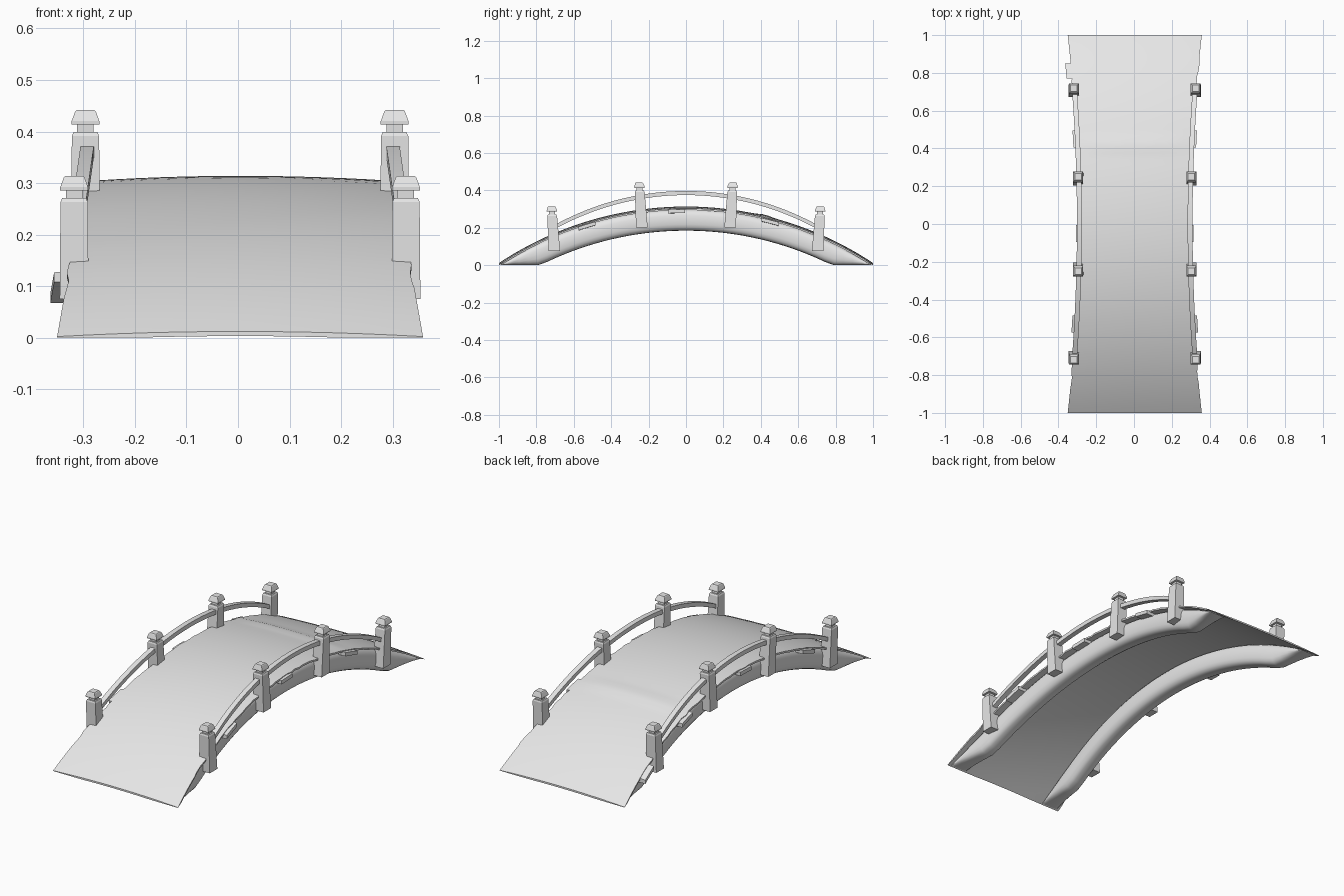
import bpy, bmesh, math, random

random.seed(4)
cube = bpy.data.objects.get("Cube")
if cube:
    bpy.data.objects.remove(cube, do_unlink=True)

stone = bpy.data.materials.new("pale_grey")
stone.use_nodes = True
GREY = (0.8, 0.8, 0.8, 1)
stone.diffuse_color = GREY
stone.node_tree.nodes["Principled BSDF"].inputs["Base Color"].default_value = GREY

SHIFT = 0.004  # the walkway sits slightly off centre


def arc(y, rise, half):
    """Height of a circular arch with the given rise and half span."""
    r = (half * half + rise * rise) / (2 * rise)
    return rise - r + math.sqrt(r * r - y * y)


def deck_z(y):
    return arc(y, 0.302, 1.0)


def half_width(y):
    return 0.298 + 0.057 * y * y


def loft(name, rings, smooth=True):
    """Skin a list of closed rings and cap both ends."""
    bm = bmesh.new()
    loops = [[bm.verts.new((x + SHIFT, y, z)) for x, y, z in ring] for ring in rings]
    n = len(loops[0])
    for a, b in zip(loops, loops[1:]):
        for i in range(n):
            j = (i + 1) % n
            bm.faces.new((a[i], a[j], b[j], b[i]))
    bm.faces.new(loops[0])
    bm.faces.new(loops[-1])
    bmesh.ops.recalc_face_normals(bm, faces=bm.faces)
    mesh = bpy.data.meshes.new(name)
    bm.to_mesh(mesh)
    bm.free()
    mesh.materials.append(stone)
    obj = bpy.data.objects.new(name, mesh)
    bpy.context.collection.objects.link(obj)
    if smooth:
        bpy.ops.object.select_all(action='DESELECT')
        obj.select_set(True)
        bpy.context.view_layer.objects.active = obj
        bpy.ops.object.shade_smooth_by_angle(angle=math.radians(35))
    return obj


def span(a, b, n):
    return [a + (b - a) * i / n for i in range(n + 1)]


# Thin crowned walkway with a soft ridge and slightly uneven edges
rings = []
for y in span(-1, 1, 64):
    worn = 0.004 if abs(y) < 0.85 else 0
    ridge = 0.007 * math.exp(-((y - 0.42) / 0.035) ** 2)
    left = half_width(y) + random.uniform(-worn, worn)
    right = half_width(y) + random.uniform(-worn, worn)
    top, under = [], []
    for t in span(-1, 1, 12):
        x = t * (left if t > 0 else right)
        z = deck_z(y) + 0.010 * (1 - t * t)
        top.append((x, y, z + 0.002 + ridge * (1 - t ** 4)))
        under.append((x, y, max(0, z - 0.007)))
    rings.append(top + under[::-1])
loft("walkway", rings)


# Rounded arched beams under both edges, cut flat at the ground
def beam(name, side):
    rings = []
    for y in span(-0.99, 0.99, 40):
        top = deck_z(y) - 0.003
        low = arc(y, 0.185, 0.78) if abs(y) < 0.78 else 0
        low = min(low, top - 0.002)
        cx, cz, hz = half_width(y) - 0.062, (top + low) / 2, (top - low) / 2
        ring = []
        for k in range(20):
            a = math.tau * k / 20
            c, s = math.cos(a), math.sin(a)
            ring.append((side * (cx + 0.046 * math.copysign(abs(c) ** 0.65, c)), y,
                         max(0, cz + hz * math.copysign(abs(s) ** 0.75, s))))
        rings.append(ring)
    loft(name, rings)


# Tapered square post with a narrow neck and a chamfered cap
POST = [(0, 0.028, 0.031), (0.188, 0.0265, 0.026), (0.196, 0.023, 0.023),
        (0.196, 0.016, 0.016), (0.211, 0.016, 0.016), (0.211, 0.027, 0.028),
        (0.217, 0.027, 0.028), (0.236, 0.020, 0.021), (0.239, 0.017, 0.018)]


def post(name, x, y, base):
    lean = math.copysign(0.012, y)
    rings = []
    for h, hx, hy in POST:
        cy = y + lean * (h / 0.2 - 0.5)
        rings.append([(x + sx * hx, cy + sy * hy, base + h)
                      for sx, sy in ((-1, -1), (1, -1), (1, 1), (-1, 1))])
    loft(name, rings, smooth=False)


# Curved square handrail
def rail(name, side, y0, y1):
    rings = []
    for y in span(y0, y1, 10):
        x = side * (0.293 + 0.052 * y * y)
        z = arc(y, 0.386, 1.02)
        z -= 0.012 * (y / 0.7) ** 2
        rings.append([(x + sx * 0.013, y, z + sz * 0.011)
                      for sx, sz in ((-1, -1), (1, -1), (1, 1), (-1, 1))])
    loft(name, rings)


# Short plank end poking out below the walkway edge
def plank_end(name, side, y, reach, length):
    rings = []
    for yy in span(y - length / 2, y + length / 2, 3):
        w, z = half_width(yy), deck_z(yy)
        rings.append([(side * (w - 0.06), yy, z - 0.024), (side * (w + reach), yy, z - 0.022),
                      (side * (w + reach), yy, z - 0.003), (side * (w - 0.06), yy, z + 0.003)])
    loft(name, rings)


for label, side in (("left", 1), ("right", -1)):
    beam(label + "_beam", side)
    for where, y, x, base in (("front_outer", -0.71, 0.322, 0.075), ("front_inner", -0.242, 0.300, 0.203),
                              ("back_inner", 0.242, 0.300, 0.203), ("back_outer", 0.71, 0.322, 0.075)):
        post(label + "_" + where + "_post", side * x, y, base)
    for where, y0, y1 in (("front", -0.71, -0.24), ("middle", -0.24, 0.24), ("back", 0.24, 0.71)):
        rail(label + "_" + where + "_rail", side, y0, y1)
    for i, y in enumerate((-0.53, -0.05, 0.45)):
        plank_end(label + "_plank_end_" + str(i + 1), side, y, 0.012 + 0.012 * abs(y), 0.09)
plank_end("right_back_plank_end", -1, 0.81, 0.029, 0.08)
